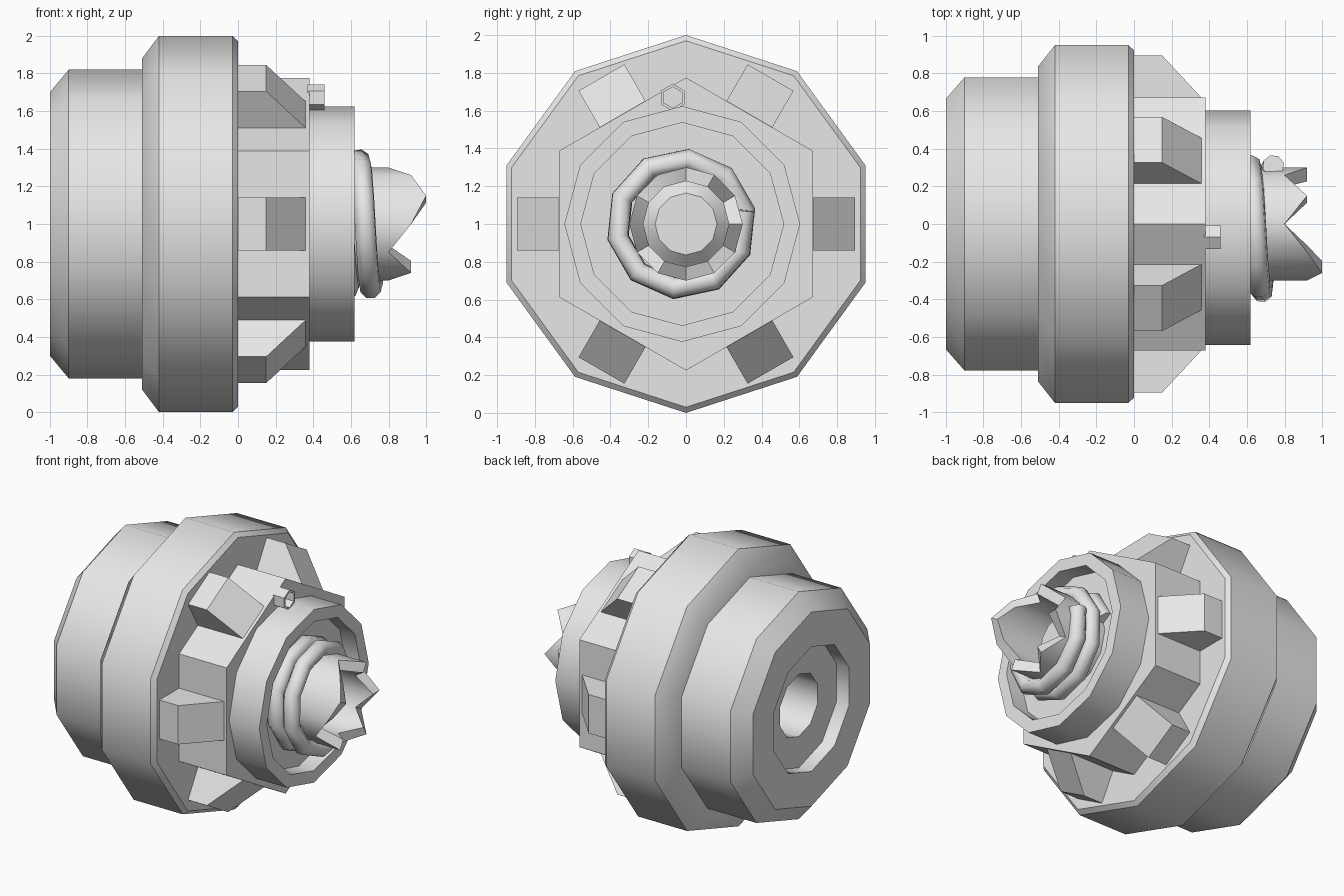
import bpy, bmesh, math

cube = bpy.data.objects.get("Cube")
if cube:
    bpy.data.objects.remove(cube, do_unlink=True)

grey = bpy.data.materials.new("light_grey")
grey.use_nodes = True
grey.diffuse_color = (0.8, 0.8, 0.8, 1)
grey.node_tree.nodes["Principled BSDF"].inputs["Base Color"].default_value = (0.8, 0.8, 0.8, 1)

AXIS_Z = 1.0


def radial(x, r, deg, cy=0.0, cz=AXIS_Z):
    """Point at a radius and angle around the long x axis."""
    a = math.radians(deg)
    return (x, cy + r * math.cos(a), cz + r * math.sin(a))


def finish(bm, name, smooth=True):
    bmesh.ops.recalc_face_normals(bm, faces=bm.faces)
    mesh = bpy.data.meshes.new(name)
    bm.to_mesh(mesh)
    bm.free()
    mesh.materials.append(grey)
    obj = bpy.data.objects.new(name, mesh)
    bpy.context.collection.objects.link(obj)
    if smooth:
        bpy.ops.object.select_all(action="DESELECT")
        obj.select_set(True)
        bpy.context.view_layer.objects.active = obj
        bpy.ops.object.shade_smooth_by_angle(angle=math.radians(40))
    return obj


def bridge(bm, a, b):
    n = len(a)
    for i in range(n):
        j = (i + 1) % n
        bm.faces.new((a[i], a[j], b[j], b[i]))


def lathe(name, profile, sides, cy=0.0, cz=AXIS_Z, closed=False, smooth=True):
    """Turn an (x, radius) profile; open profiles get flat end caps."""
    bm = bmesh.new()
    rings = [[bm.verts.new(radial(x, r, 90 + 360 * i / sides, cy, cz)) for i in range(sides)]
             for x, r in profile]
    for a, b in zip(rings, rings[1:]):
        bridge(bm, a, b)
    if closed:
        bridge(bm, rings[-1], rings[0])
    else:
        bm.faces.new(rings[0])
        bm.faces.new(rings[-1])
    return finish(bm, name, smooth)


# Rear housing with stepped socket
lathe("rear_housing", [(-0.3, 0.225), (-0.9, 0.225), (-0.9, 0.45), (-1, 0.45), (-1, 0.70),
                       (-0.9, 0.82), (-0.25, 0.82)], 10)
# Wide chamfered ring
lathe("main_ring", [(-0.51, 0.6), (-0.51, 0.88), (-0.42, 1), (-0.03, 1), (0, 0.97), (0, 0.5)],
      10, closed=True)
# Hexagonal hub and recessed collar
lathe("hex_hub", [(-0.05, 0.775), (0.38, 0.775)], 6, smooth=False)
lathe("front_collar", [(0.36, 0.624), (0.62, 0.624), (0.62, 0.537), (0.5, 0.537)], 12, cy=-0.02)

# Wedge blocks on the six hub flats
for k in range(6):
    bm = bmesh.new()
    ang = math.radians(60 * k)
    sides = []
    for t in (-0.14, 0.14):
        loop = []
        for x, r in ((-0.02, 0.6), (-0.02, 0.895), (0.15, 0.895), (0.36, 0.67), (0.36, 0.6)):
            y = r * math.cos(ang) - t * math.sin(ang)
            z = r * math.sin(ang) + t * math.cos(ang)
            loop.append(bm.verts.new((x, y, AXIS_Z + z)))
        bm.faces.new(loop)
        sides.append(loop)
    bridge(bm, *sides)
    finish(bm, f"wedge_block_{k + 1}", smooth=False)

# Small hollow nut on the hub front
lathe("hex_nut", [(0.37, 0.072), (0.46, 0.072), (0.46, 0.056), (0.37, 0.056)], 6,
      cy=-0.07, cz=1.67, closed=True, smooth=False)

# Jagged tube: teeth alternate long and short, with one extra long tooth
bm = bmesh.new()
tips = [0.92 if i % 2 else 0.80 for i in range(12)]
tips[2] = 1.0
loops = []
for r, base in ((0.30, True), (0.30, False), (0.227, False), (0.227, True)):
    loops.append([bm.verts.new(radial(0.45 if base else tips[i], r, 90 + 30 * i)) for i in range(12)])
for i in range(4):
    bridge(bm, loops[i], loops[(i + 1) % 4])
finish(bm, "jagged_tube")
# Tapered plug inside the tube
lathe("inner_plug", [(0.48, 0.23), (0.60, 0.227), (0.66, 0.164)], 12)

# Coil wound round the tube
curve = bpy.data.curves.new("coil", "CURVE")
curve.dimensions = "3D"
curve.bevel_depth = 0.058
curve.bevel_resolution = 2
curve.use_fill_caps = True
curve.materials.append(grey)
spline = curve.splines.new("POLY")
steps, per_turn, pitch = 20, 10, 0.12
spline.points.add(steps)
for i, p in enumerate(spline.points):
    p.co = (*radial(0.74 - pitch * i / per_turn, 0.342, 12 - 360 * i / per_turn, cy=-0.025), 1)
spline.use_smooth = True
bpy.context.collection.objects.link(bpy.data.objects.new("coil", curve))
